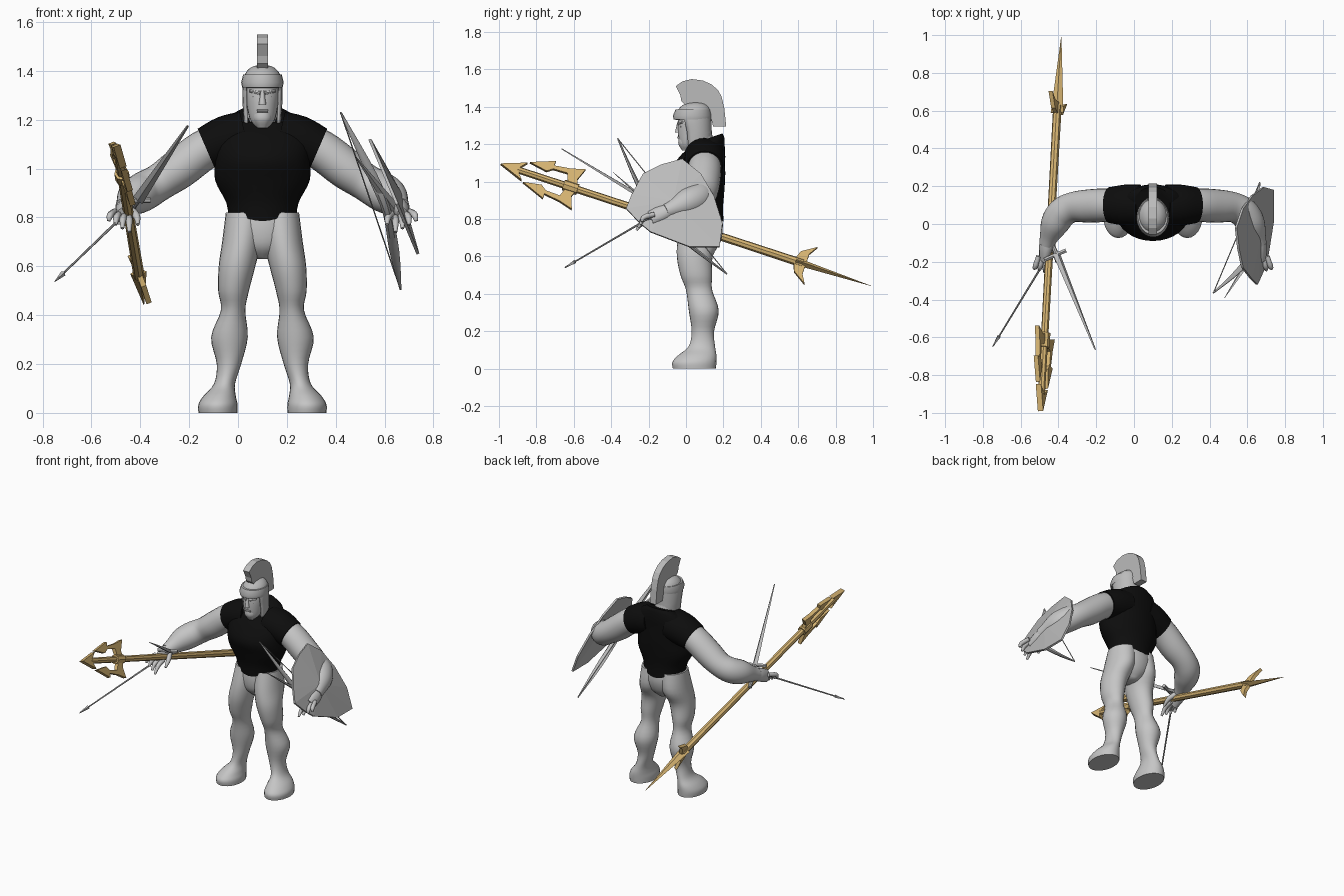
import bpy, math
from mathutils import Vector

if "Cube" in bpy.data.objects:
    bpy.data.objects.remove(bpy.data.objects["Cube"])

MID = 0.1  # the body's own centre line in x


def material(name, r, g, b):
    m = bpy.data.materials.new(name)
    m.use_nodes = True
    m.diffuse_color = (r, g, b, 1)
    m.node_tree.nodes["Principled BSDF"].inputs["Base Color"].default_value = (r, g, b, 1)
    return m


SKIN = material("pale grey skin", .56, .56, .56)
STEEL = material("grey steel", .5, .5, .5)
CLOTH = material("black cloth", .004, .004, .004)
GOLD = material("old gold", .68, .46, .17)


def add_mesh(name, verts, faces, mat, smooth=None):
    me = bpy.data.meshes.new(name)
    me.from_pydata(verts, [], faces)
    me.materials.append(mat)
    ob = bpy.data.objects.new(name, me)
    bpy.context.collection.objects.link(ob)
    import bmesh
    bm = bmesh.new()
    bm.from_mesh(me)
    bmesh.ops.recalc_face_normals(bm, faces=bm.faces)
    bm.to_mesh(me)
    bm.free()
    if smooth:
        me.shade_smooth()
        me.set_sharp_from_angle(angle=math.radians(smooth))
    return ob


def spline(keys, steps):
    """Smooth curve through the key rings."""
    out = []
    for i in range(len(keys) - 1):
        a, b, c, d = (keys[min(max(j, 0), len(keys) - 1)] for j in range(i - 1, i + 3))
        for k in range(steps):
            t = k / steps
            out.append([q + .5 * t * (r - p + t * (2 * p - 5 * q + 4 * r - s + t * (3 * (q - r) + s - p)))
                        for p, q, r, s in zip(a, b, c, d)])
    return out + [list(keys[-1])]


def loft(name, keys, mat, flat=False, sides=24, steps=4, smooth=50, shape=None):
    """Skin over rings (x, y, z, rx, ry): level ones if flat, else square to the path."""
    rings = spline(keys, steps)
    verts, faces = [], []
    for i, (x, y, z, rx, ry) in enumerate(rings):
        before, after = rings[max(i - 1, 0)], rings[min(i + 1, len(rings) - 1)]
        t = Vector((0, 0, 1)) if flat else (Vector(after[:3]) - Vector(before[:3])).normalized()
        u = Vector((0, 1, 0)).cross(t).normalized()
        v = t.cross(u)
        for k in range(sides):
            a = math.tau * k / sides
            p = Vector((x, y, z)) + u * rx * math.cos(a) + v * ry * math.sin(a)
            verts.append(shape(p) if shape else p)
    for i in range(len(rings) - 1):
        for k in range(sides):
            n = (k + 1) % sides
            faces.append((i * sides + k, i * sides + n, (i + 1) * sides + n, (i + 1) * sides + k))
    faces.append(range(sides))
    faces.append(range(len(verts) - sides, len(verts)))
    return add_mesh(name, verts, faces, mat, smooth)


def rod(name, a, b, r1, r2, mat, sides=8, thin=1):
    """Straight tapered bar."""
    return loft(name, [(*a, r1, r1 * thin), (*b, r2, r2 * thin)], mat, sides=sides, steps=1, smooth=None)


def plate(name, outline, origin, u, v, thick, mat, bulge=None):
    """Flat outline with thickness; bulge raises a centre point."""
    n = u.cross(v).normalized()
    count = len(outline)
    verts = [origin + u * p + v * q + n * h for h in (-thick / 2, thick / 2) for p, q in outline]
    faces = [(k, (k + 1) % count, count + (k + 1) % count, count + k) for k in range(count)]
    for base in (0, count):
        if bulge:
            verts.append(sum(verts[base:base + count], Vector()) / count + n * bulge)
            faces += [(base + k, base + (k + 1) % count, len(verts) - 1) for k in range(count)]
        else:
            faces.append(range(base, base + count))
    return add_mesh(name, verts, faces, mat)


def flip(keys, side):
    """Mirror points over the body centre line."""
    return [(MID + side * (k[0] - MID), *k[1:]) for k in keys]


# Legs with feet, arms and hands
LEG = [(-.082, .045, 0, .08, .115), (-.082, .045, .035, .08, .118), (-.075, .06, .07, .066, .103),
       (-.055, .085, .12, .043, .07), (-.037, .09, .2, .05, .06), (-.035, .095, .31, .075, .08),
       (-.02, .07, .42, .05, .07), (-.018, .055, .5, .063, .085), (-.004, .047, .6, .075, .096),
       (.015, .075, .7, .08, .118), (.03, .085, .82, .08, .1)]
ARM = [(-.04, .1, 1.12, .08, .08), (-.14, .1, 1.075, .083, .088), (-.24, .095, 1, .083, .088),
       (-.32, .09, .945, .076, .08), (-.38, .06, .91, .08, .08), (-.42, 0, .885, .075, .075),
       (-.45, -.07, .855, .05, .05), (-.463, -.11, .84, .04, .04)]
SLEEVE = [(.03, .1, 1.135, .1, .11), (-.05, .1, 1.115, .1, .108), (-.13, .1, 1.082, .088, .095)]
PALM = [(-.455, -.08, .85, .038, .04), (-.468, -.13, .83, .034, .045), (-.478, -.19, .805, .022, .04)]
for side, label in ((1, "right"), (-1, "left")):
    loft(label + "_leg", flip(LEG, side), SKIN, flat=True)
    loft(label + "_arm", flip(ARM, side), SKIN)
    loft(label + "_sleeve", flip(SLEEVE, side), CLOTH)
    loft(label + "_palm", flip(PALM, side), SKIN, sides=12)
    for i in range(4):
        x = -.445 - .02 * i
        finger = [(x, -.17, .8 + .008 * i, .013, .013), (x - .006 * i, -.225, .785 + .008 * i, .014, .014),
                  (x - .008 * i, -.265 + .01 * i, .74 + .015 * i, .007, .007)]
        loft(f"{label}_finger_{i + 1}", flip(finger, side), SKIN, sides=8)
    thumb = [(-.44, -.11, .83, .018, .018), (-.415, -.16, .805, .015, .015), (-.41, -.2, .77, .007, .007)]
    loft(label + "_thumb", flip(thumb, side), SKIN, sides=8)

loft("pelvis", [(MID, .08, .63, .03, .05), (MID, .08, .68, .11, .095), (MID, .085, .76, .145, .112),
                (MID, .085, .86, .135, .1)], SKIN, flat=True)


# Sleeveless shirt: hem rises at the sides, neckline rises at the back
def shirt_shape(p):
    if p.z < .8:
        p.z += .05 * min(1, ((p.x - MID) / .13) ** 2)
    if p.z > 1.2:
        p.z += (p.y - .11) * .35
    return p


loft("shirt", [(MID, .085, .785, .138, .116), (MID, .08, .86, .148, .118), (MID, .07, .95, .193, .135),
               (MID, .06, 1.04, .195, .15), (MID, .085, 1.13, .2, .122), (MID, .115, 1.19, .16, .092),
               (MID, .115, 1.228, .1, .08)], CLOTH, flat=True, sides=32, shape=shirt_shape)

# Head, face and beard
loft("neck", [(MID, .09, 1.15, .07, .07), (MID, .07, 1.3, .06, .06)], SKIN, flat=True)
loft("head", [(MID, .0, 1.17, .025, .02), (MID, .02, 1.2, .05, .055), (MID, .035, 1.26, .064, .078),
              (MID, .04, 1.32, .07, .082), (MID, .04, 1.39, .06, .075)], SKIN, flat=True)
loft("beard", [(MID, -.005, 1.165, .02, .016), (MID, -.01, 1.2, .038, .032),
               (MID, -.005, 1.232, .04, .036)], SKIN, flat=True, sides=10)
loft("nose", [(MID, -.04, 1.262, .016, .018), (MID, -.042, 1.275, .013, .014),
              (MID, -.038, 1.32, .007, .008)], SKIN, flat=True, sides=8)
rod("mouth", (MID - .022, -.042, 1.236), (MID + .022, -.042, 1.236), .006, .006, SKIN)
for side, label in ((1, "right"), (-1, "left")):
    rod(label + "_brow", *flip([(.092, -.04, 1.308), (.048, -.018, 1.318)], side), .009, .006, SKIN)
    rod(label + "_eye", *flip([(.085, -.032, 1.294), (.062, -.024, 1.294)], side), .008, .006, SKIN)


# Helmet shell with an open face, brow band and crest
def helmet_shape(p):
    if p.z < 1.25:
        p.z += .22 * (p.y - .04)
    return p


helmet = loft("helmet", [(MID, .055, 1.19, .076, .085), (MID, .05, 1.26, .081, .088), (MID, .04, 1.33, .082, .096),
                         (MID, .045, 1.385, .072, .086), (MID, .05, 1.415, .045, .055),
                         (MID, .05, 1.424, .01, .01)], STEEL, flat=True, sides=24, smooth=35, shape=helmet_shape)
import bmesh
bm = bmesh.new()
bm.from_mesh(helmet.data)
opening = []
for f in bm.faces:
    c = f.calc_center_median()
    if len(f.verts) > 4 and c.z < 1.3 or c.z < 1.33 and c.y < .03 and abs(c.x - MID) < .068:
        opening.append(f)
bmesh.ops.delete(bm, geom=opening, context='FACES')
bm.to_mesh(helmet.data)
bm.free()
shell = helmet.modifiers.new("thickness", 'SOLIDIFY')
shell.thickness = .008
loft("brow_band", [(MID, .034, 1.332, .083, .1), (MID, .034, 1.352, .087, .104), (MID, .038, 1.385, .079, .094)],
     STEEL, flat=True, steps=1, smooth=35)
X, Y, Z = Vector((1, 0, 0)), Vector((0, 1, 0)), Vector((0, 0, 1))
CREST = [(-.055, 1.51), (-.02, 1.535), (.03, 1.548), (.09, 1.54), (.135, 1.52), (.17, 1.49), (.19, 1.455), (.205, 1.39),
         (.215, 1.295), (.145, 1.295), (.125, 1.37), (.08, 1.41), (0, 1.405), (-.025, 1.43), (-.03, 1.46)]
plate("helmet_crest", CREST, X * MID, Y, Z, .045, STEEL)

# Shield, tilted outward at the bottom
SHIELD = [(-.02, .24), (-.13, .21), (-.23, .16), (-.29, .05), (-.32, -.025), (-.25, -.1), (-.19, -.15),
          (.02, -.23), (.18, -.23), (.195, -.105), (.15, .04), (.08, .16)]
plate("shield", SHIELD, Vector((.64, 0, .88)), Y, Vector((-.42, 0, 1)), .012, STEEL, bulge=.03)

# Bow with its string, and a dagger, in the left hand
loft("bow", [(.42, -.365, 1.23, .004, .004), (.55, -.25, .97, .02, .012), (.61, -.16, .82, .018, .018),
             (.64, .02, .66, .02, .012), (.665, .22, .505, .004, .004)], STEEL, sides=6)
rod("bow_string", (.42, -.365, 1.23), (.665, .22, .505), .003, .003, STEEL, sides=5)
rod("dagger", (.65, -.13, .82), (.48, -.39, 1.05), .026, .002, STEEL, sides=4, thin=.4)

# Sword and thin javelin in the right hand
rod("sword_blade", (-.41, -.16, .87), (-.205, -.665, 1.175), .024, .005, STEEL, sides=4, thin=.5)
rod("sword_grip", (-.47, -.02, .785), (-.41, -.16, .87), .012, .012, STEEL)
rod("sword_guard", (-.475, -.19, .87), (-.36, -.14, .87), .012, .012, STEEL, sides=6)
rod("javelin_shaft", (-.42, -.11, .855), (-.745, -.645, .542), .006, .004, STEEL, sides=6)
rod("javelin_tip", (-.715, -.595, .571), (-.75, -.65, .537), .012, .001, STEEL, sides=4)

# Trident: shaft, head, side prongs, rear blade and barbs
CENTRE = Vector((-.44, 0, .767))
ALONG = Vector((.11, 1.98, -.65)).normalized()
OUT = Vector((-.045, .035, .115))
OUT = (OUT - ALONG * OUT.dot(ALONG)).normalized()
rod("trident_shaft", CENTRE - ALONG * .95, CENTRE + ALONG * .66, .019, .023, GOLD)
rod("trident_rear_blade", CENTRE + ALONG * .62, CENTRE + ALONG * 1.044, .034, .001, GOLD, sides=4, thin=.6)
rod("trident_collar", CENTRE - ALONG * .69, CENTRE - ALONG * .61, .03, .03, GOLD)
plate("trident_head", [(-1.044, 0), (-.91, .052), (-.94, .015), (-.94, -.015), (-.91, -.052)],
      CENTRE, ALONG, OUT, .03, GOLD)
PRONG = [(.035, .01), (.02, .05), (.045, .12), (-.03, .098), (-.12, .085), (-.12, .112), (-.25, .06),
         (-.15, .042), (-.12, .065), (-.04, .068), (-.02, .01)]
BARB = [(-.03, .01), (-.012, .06), (.065, .112), (.035, .06), (.035, .01)]
for side, label in ((1, "upper"), (-1, "lower")):
    plate(label + "_prong", PRONG, CENTRE - ALONG * .65, ALONG, OUT * side, .024, GOLD)
    plate(label + "_barb", BARB, CENTRE + ALONG * .64, ALONG, OUT * side, .022, GOLD)
